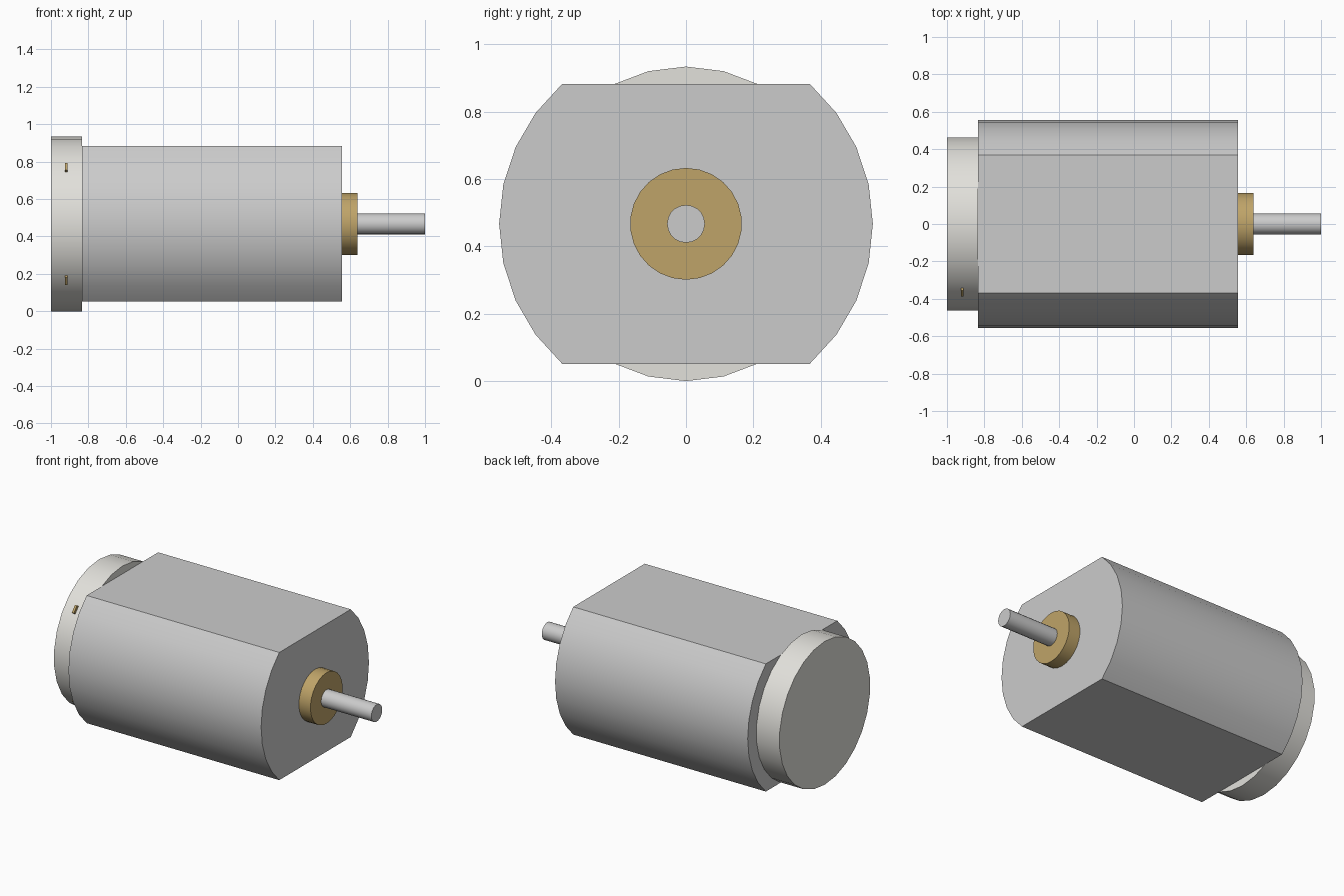
import bpy, bmesh
from math import sin, cos, pi, radians
from mathutils import Matrix

if "Cube" in bpy.data.objects:
    bpy.data.objects.remove(bpy.data.objects["Cube"])

AXIS_Z = 0.467  # height of the shaft axis


def material(name, color):
    m = bpy.data.materials.new(name)
    m.diffuse_color = color
    m.use_nodes = True
    m.node_tree.nodes["Principled BSDF"].inputs["Base Color"].default_value = m.diffuse_color
    return m


def finish(bm, name, mat=None):
    bmesh.ops.recalc_face_normals(bm, faces=bm.faces[:])
    mesh = bpy.data.meshes.new(name)
    bm.to_mesh(mesh)
    bm.free()
    ob = bpy.data.objects.new(name, mesh)
    bpy.context.collection.objects.link(ob)
    if mat:
        mesh.materials.append(mat)
    bpy.ops.object.select_all(action='DESELECT')
    ob.select_set(True)
    bpy.context.view_layer.objects.active = ob
    bpy.ops.object.shade_smooth_by_angle(angle=radians(30))
    return ob


def extrude_x(name, profile, x0, x1, mat=None):
    """Extrude a closed (y, z) profile, centred on the axis, from x0 to x1."""
    bm = bmesh.new()
    face = bm.faces.new([bm.verts.new((x0, y, z + AXIS_Z)) for y, z in profile])
    ext = bmesh.ops.extrude_face_region(bm, geom=[face], use_keep_orig=True)
    verts = [v for v in ext['geom'] if isinstance(v, bmesh.types.BMVert)]
    bmesh.ops.translate(bm, verts=verts, vec=(x1 - x0, 0, 0))
    return finish(bm, name, mat)


def circle(r, n):
    return [(r * sin(2 * pi * i / n), r * cos(2 * pi * i / n)) for i in range(n)]


brass = material("brass", (0.52, 0.37, 0.14, 1))
plastic = material("off_white_plastic", (0.76, 0.75, 0.71, 1))

# Motor can: two side arcs joined by flat top and bottom
arc = [radians(-48.5 + 97 * i / 8) for i in range(9)]
side = [(0.555 * cos(a), 0.555 * sin(a)) for a in arc]
extrude_x("motor_can", side + [(-y, -z) for y, z in side], -0.833, 0.555)

# Rear end cap, front bearing boss and output shaft
extrude_x("end_cap", circle(0.467, 26), -1.0, -0.833, plastic)
extrude_x("bearing_boss", circle(0.166, 26), 0.555, 0.638, brass)
extrude_x("shaft", circle(0.056, 20), 0.638, 1.0)

# Two terminals poking out of the end cap on the front side
for label, s in (("upper", 1), ("lower", -1)):
    bm = bmesh.new()
    bmesh.ops.create_cube(bm, size=1, matrix=(
        Matrix.Translation((-0.918, 0, AXIS_Z))
        @ Matrix.Rotation(radians(-39.5 * s), 4, 'X')
        @ Matrix.Translation((0, -0.46, 0))
        @ Matrix.Diagonal((0.015, 0.044, 0.05, 1))))
    finish(bm, label + "_terminal", brass)
